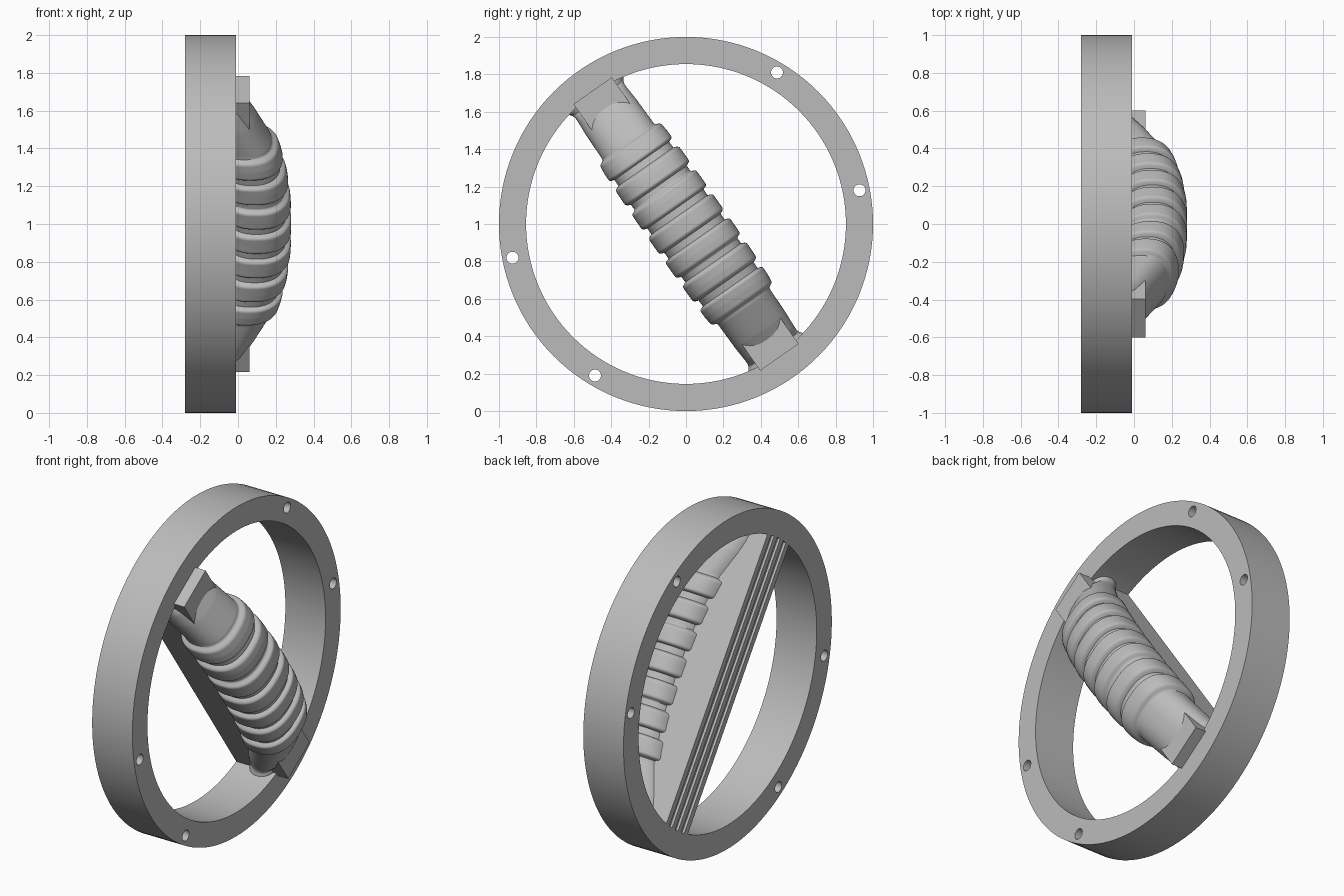
import bpy, bmesh, math
from mathutils import Matrix, Vector

cube = bpy.data.objects.get("Cube")
if cube:
    bpy.data.objects.remove(cube, do_unlink=True)

grey = bpy.data.materials.new("plain grey")
grey.use_nodes = True
colour = (0.5, 0.5, 0.5, 1)
grey.diffuse_color = colour
grey.node_tree.nodes["Principled BSDF"].inputs["Base Color"].default_value = colour

# Shared frame: bar runs along ALONG, its width along ACROSS, depth along DEPTH
tilt = math.radians(125)
ALONG = Vector((0, math.cos(tilt), math.sin(tilt)))
ACROSS = Vector((0, math.sin(tilt), -math.cos(tilt)))
DEPTH = Vector((1, 0, 0))
CENTRE = Vector((0, 0, 1))
BACK, FACE = -0.28, -0.01


def frame(x, y, z, origin):
    m = Matrix((x, y, z)).transposed().to_4x4()
    m.translation = origin
    return m


def finish(name, bm, angle=35):
    bmesh.ops.remove_doubles(bm, verts=bm.verts, dist=1e-5)
    bmesh.ops.recalc_face_normals(bm, faces=bm.faces)
    mesh = bpy.data.meshes.new(name)
    bm.to_mesh(mesh)
    bm.free()
    mesh.materials.clear()
    mesh.materials.append(grey)
    obj = bpy.data.objects.new(name, mesh)
    bpy.context.collection.objects.link(obj)
    bpy.ops.object.select_all(action="DESELECT")
    obj.select_set(True)
    bpy.context.view_layer.objects.active = obj
    bpy.ops.object.shade_smooth_by_angle(angle=math.radians(angle))
    return obj


def extruded(name, outlines, half_depth, matrix):
    """Fill closed outlines (inner ones become holes) and extrude them."""
    curve = bpy.data.curves.new(name + "_outline", "CURVE")
    curve.dimensions = "2D"
    curve.fill_mode = "BOTH"
    curve.extrude = half_depth
    for pts in outlines:
        s = curve.splines.new("POLY")
        s.points.add(len(pts) - 1)
        for p, (x, y) in zip(s.points, pts):
            p.co = (x, y, 0, 1)
        s.use_cyclic_u = True
    temp = bpy.data.objects.new(name + "_outline", curve)
    bpy.context.collection.objects.link(temp)
    graph = bpy.context.evaluated_depsgraph_get()
    mesh = bpy.data.meshes.new_from_object(temp.evaluated_get(graph))
    bm = bmesh.new()
    bm.from_mesh(mesh)
    bm.transform(matrix)
    bpy.data.objects.remove(temp, do_unlink=True)
    bpy.data.meshes.remove(mesh)
    return finish(name, bm)


def circle(radius, n, cx=0, cy=0):
    return [(cx + radius * math.cos(math.tau * i / n),
             cy + radius * math.sin(math.tau * i / n)) for i in range(n)]


# Ring with four through holes
outlines = [circle(1, 128), circle(0.855, 128)]
for deg in (11, 59, 191, 239):
    a = math.radians(deg)
    outlines.append(circle(0.032, 24, 0.945 * math.cos(a), 0.945 * math.sin(a)))
extruded("ring", outlines, (FACE - BACK) / 2,
         frame(Vector((0, 1, 0)), Vector((0, 0, 1)), DEPTH,
               CENTRE + DEPTH * (FACE + BACK) / 2))

# Web behind the grip, with fine grooves along its back edge
half = 0.125
profile = [(half, 0.06), (-half, 0.06), (-half, BACK)]
for i in range(-1, 2):
    c = i * 0.07
    profile += [(c - 0.017, BACK), (c - 0.017, BACK + 0.015),
                (c + 0.017, BACK + 0.015), (c + 0.017, BACK)]
profile.append((half, BACK))
extruded("web", [profile], 0.87, frame(ACROSS, DEPTH, -ALONG, CENTRE))

# Grip sections: distance from middle, centre depth, half width, half depth
KEYS = [(0, 0.10, 0.183, 0.155), (0.16, 0.097, 0.183, 0.155),
        (0.32, 0.082, 0.181, 0.152), (0.47, 0.053, 0.177, 0.148),
        (0.55, 0.03, 0.168, 0.145), (0.70, -0.04, 0.165, 0.135),
        (0.78, -0.078, 0.16, 0.122), (0.805, -0.092, 0.16, 0.107),
        (0.82, -0.105, 0.165, 0.094), (0.85, -0.11, 0.19, 0.098),
        (0.88, -0.11, 0.24, 0.098)]
PITCH, RIDGES = 0.157, 3


def section(t):
    d = min(abs(t), KEYS[-1][0])
    for lo, hi in zip(KEYS, KEYS[1:]):
        if d <= hi[0]:
            f = (d - lo[0]) / (hi[0] - lo[0])
            depth, w, h = (p + (q - p) * f for p, q in zip(lo[1:], hi[1:]))
            break
    # Finger ridges with rounded shoulders
    near = PITCH * min(RIDGES, round(d / PITCH))
    f = max(0, min(1, (0.058 - abs(d - near)) / 0.02))
    bump = 0.027 * math.sqrt(1 - (1 - f) ** 2)
    return depth, w + bump, h + bump


bm = bmesh.new()
SIDES, STEPS = 64, 320
rings = []
for i in range(STEPS + 1):
    t = 0.88 * (2 * i / STEPS - 1)
    depth, w, h = section(t)
    loop = []
    for k in range(SIDES):
        a = math.tau * (k + 0.5) / SIDES
        c, s = math.cos(a), math.sin(a)
        c = math.copysign(abs(c) ** 0.85, c)
        s = math.copysign(abs(s) ** 0.85, s)
        loop.append(bm.verts.new(CENTRE + ALONG * t + ACROSS * (w * c)
                                 + DEPTH * (depth + h * s)))
    rings.append(loop)
for p, q in zip(rings, rings[1:]):
    for k in range(SIDES):
        n = (k + 1) % SIDES
        bm.faces.new((p[k], p[n], q[n], q[k]))
bm.faces.new(rings[0])
bm.faces.new(rings[-1])
finish("grip", bm, 50)
